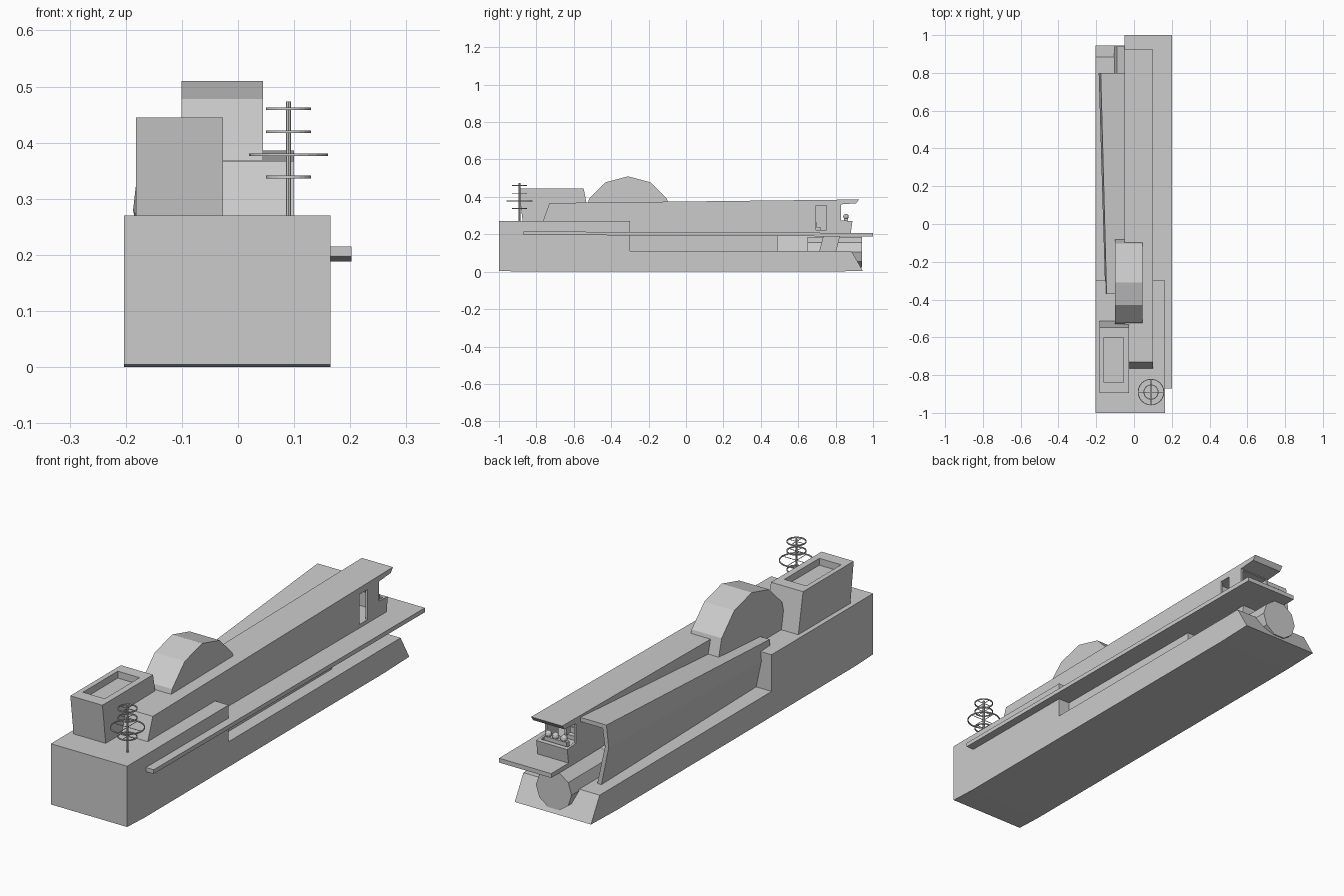
import bpy, bmesh, math
from mathutils import Matrix, Vector

if "Cube" in bpy.data.objects:
    bpy.data.objects.remove(bpy.data.objects["Cube"])

GREY = (0.6, 0.6, 0.6, 1)
mat = bpy.data.materials.new("light_grey")
mat.use_nodes = True
mat.diffuse_color = GREY
bsdf = next(n for n in mat.node_tree.nodes if n.type == 'BSDF_PRINCIPLED')
bsdf.inputs["Base Color"].default_value = GREY


def finish(name, bm):
    bmesh.ops.recalc_face_normals(bm, faces=bm.faces)
    me = bpy.data.meshes.new(name)
    bm.to_mesh(me)
    bm.free()
    me.materials.append(mat)
    ob = bpy.data.objects.new(name, me)
    bpy.context.collection.objects.link(ob)
    return ob


def loft(name, ring_a, ring_b):
    """Solid between two matching outlines."""
    bm = bmesh.new()
    a = [bm.verts.new(p) for p in ring_a]
    b = [bm.verts.new(p) for p in ring_b]
    bm.faces.new(a)
    bm.faces.new(b)
    for i in range(len(a)):
        j = (i + 1) % len(a)
        bm.faces.new((a[i], a[j], b[j], b[i]))
    return finish(name, bm)


def side_prism(name, x0, x1, outline):
    """Side outline of (y, z) points carried from x0 to x1."""
    return loft(name, [(x0, y, z) for y, z in outline], [(x1, y, z) for y, z in outline])


def box(name, x0, x1, y0, y1, z0, z1):
    return side_prism(name, x0, x1, [(y0, z0), (y1, z0), (y1, z1), (y0, z1)])


def cylinder(name, centre, radius, depth, sides, axis='Z', turn=0.0):
    rot = {'X': Matrix.Rotation(math.pi / 2, 4, 'Y'),
           'Y': Matrix.Rotation(math.pi / 2, 4, 'X'), 'Z': Matrix()}[axis]
    bm = bmesh.new()
    bmesh.ops.create_cone(bm, cap_ends=True, segments=sides, radius1=radius, radius2=radius, depth=depth,
                          matrix=Matrix.Translation(centre) @ rot @ Matrix.Rotation(turn, 4, 'Z'))
    return finish(name, bm)


def band(name, centre, radius, width, height, sides=24):
    """Flat open ring."""
    bm = bmesh.new()
    rows = []
    for i in range(sides):
        a = 2 * math.pi * i / sides
        d = Vector((math.cos(a), math.sin(a), 0))
        rows.append([bm.verts.new(Vector(centre) + d * (radius - w) + Vector((0, 0, h)))
                     for w, h in ((0, 0), (0, height), (width, height), (width, 0))])
    for i in range(sides):
        r, s = rows[i], rows[(i + 1) % sides]
        for k in range(4):
            m = (k + 1) % 4
            bm.faces.new((r[k], s[k], s[m], r[m]))
    return finish(name, bm)


def cut(target, cutter):
    mod = target.modifiers.new("opening", 'BOOLEAN')
    mod.operation = 'DIFFERENCE'
    mod.solver = 'EXACT'
    mod.object = cutter
    cutter.hide_render = True
    cutter.hide_set(True)


# Foundation with tall front block and low rear ledge
side_prism("foundation", -0.203, 0.165,
           [(-1, 0.005), (-0.88, 0), (0.77, 0), (0.945, 0.005), (0.885, 0.11),
            (-0.3, 0.11), (-0.3, 0.27), (-1, 0.27)])
box("core_wall", -0.05, 0.11, -0.32, 0.49, 0.1, 0.2)

# Long deck plate
side_prism("deck_plate", -0.05, 0.202,
           [(-0.87, 0.197), (1, 0.188), (1, 0.207), (-0.87, 0.215)])

# Upper hall with overhanging roof and open rear cabin
hall = side_prism("upper_hall", -0.05, 0.1,
                  [(-0.765, 0.2), (-0.765, 0.27), (-0.73, 0.367), (0.925, 0.386), (0.91, 0.366),
                   (0.83, 0.36), (0.83, 0.275), (0.89, 0.27), (0.88, 0.2)])
cut(hall, box("cabin_cutter", -0.04, 0.09, 0.67, 0.872, 0.222, 0.356))
cut(hall, box("window_cutter", 0.08, 0.12, 0.695, 0.75, 0.224, 0.355))

# Cabin fittings
box("console", -0.03, 0.08, 0.845, 0.865, 0.22, 0.285)
for i, x in enumerate((-0.01, 0.03, 0.065)):
    bm = bmesh.new()
    bmesh.ops.create_uvsphere(bm, u_segments=10, v_segments=6, radius=0.015,
                              matrix=Matrix.Translation((x, 0.855, 0.295)))
    finish(f"console_dome_{i + 1}", bm)
box("seat", 0.03, 0.07, 0.69, 0.72, 0.22, 0.24)
box("seat_back", 0.03, 0.07, 0.69, 0.698, 0.24, 0.265)

# Tapering side wing: leaning shell open at the rear
def wing_ring(y, top, low, x_top, x_mid, x_low, t=0.018):
    mid = low + (top - low) * 0.65
    pts = [(-0.05, top), (x_top, top), (x_mid, mid), (x_low, low), (x_low + 0.045, low),
           (x_low + 0.045, low + t / 2), (x_low + t, low + t / 2), (x_mid + t, mid),
           (x_top + t, top - t), (-0.05, top - t)]
    return [(x, y, z) for x, z in pts]

loft("side_wing", wing_ring(0.8, 0.376, 0.1, -0.176, -0.187, -0.15),
     wing_ring(-0.37, 0.295, 0.1, -0.145, -0.152, -0.125))
# Closing wall at the wing's front end
side_prism("wing_end", -0.143, -0.05, [(-0.37, 0.1), (-0.355, 0.1), (-0.355, 0.29), (-0.37, 0.29)])

# Twelve-sided wheel housing across the hall roof
cylinder("wheel_housing", (-0.028, -0.31, 0.27), 0.24, 0.145, 12, 'X')

# Front tower with sunken top
def tower_ring(x0, x1, y0, y1, z):
    return [(x0, y0, z), (x1, y0, z), (x1, y1, z), (x0, y1, z)]

tower = loft("front_tower", tower_ring(-0.182, -0.027, -0.872, -0.512, 0.26),
             tower_ring(-0.182, -0.027, -0.896, -0.547, 0.445))
cut(tower, box("tower_top_cutter", -0.16, -0.055, -0.84, -0.6, 0.415, 0.47))

# Rear drum below the deck and its slanted support
cylinder("rear_drum", (-0.02, 0.795, 0.105), 0.086, 0.29, 10, 'Y', math.pi / 10)
side_prism("drum_support", 0.02, 0.08, [(0.71, 0.1), (0.8, 0.1), (0.825, 0.195), (0.735, 0.195)])

# Antenna mast with rings and thin spokes
AX, AY = 0.09, -0.89
cylinder("antenna_mast", (AX, AY, 0.368), 0.0045, 0.21, 8)
for i, (z, r) in enumerate(((0.336, 0.04), (0.376, 0.07), (0.417, 0.04), (0.458, 0.04))):
    band(f"antenna_ring_{i + 1}", (AX, AY, z), r, 0.004, 0.005)
    cylinder(f"antenna_spoke_x_{i + 1}", (AX, AY, z + 0.0025), 0.0015, 2 * r - 0.004, 5, 'X')
    cylinder(f"antenna_spoke_y_{i + 1}", (AX, AY, z + 0.0025), 0.0015, 2 * r - 0.004, 5, 'Y')
